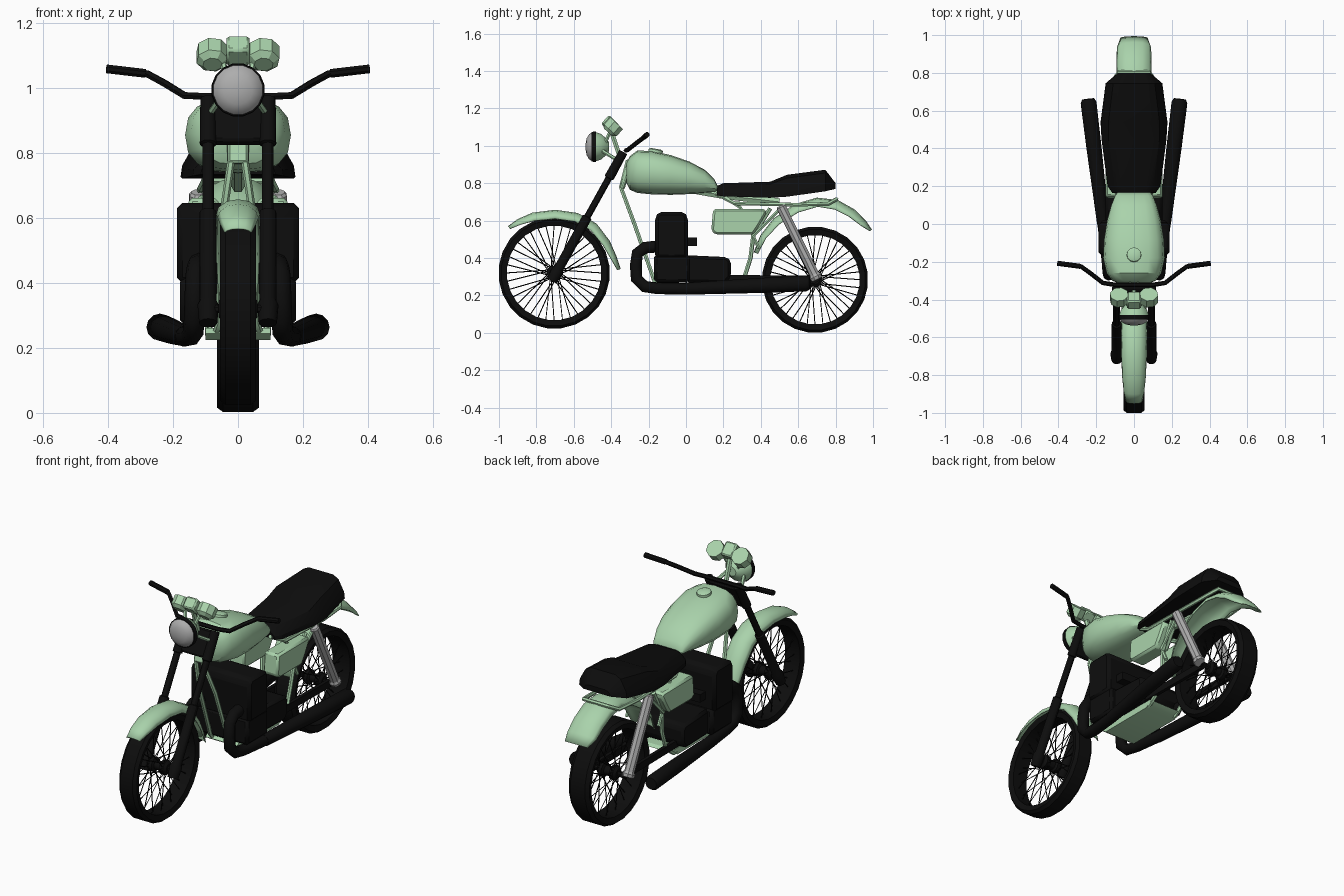
import bpy, bmesh, math
from mathutils import Vector

cube = bpy.data.objects.get("Cube")
if cube:
    bpy.data.objects.remove(cube, do_unlink=True)


def material(name, rgb):
    m = bpy.data.materials.new(name)
    m.use_nodes = True
    m.diffuse_color = (*rgb, 1)
    m.node_tree.nodes["Principled BSDF"].inputs["Base Color"].default_value = (*rgb, 1)
    return m


GREEN = material("pale green paint", (0.40, 0.65, 0.41))
BLACK = material("black", (0.004, 0.004, 0.004))
SILVER = material("silver", (0.42, 0.42, 0.42))


def finish(ob, angle=30):
    bpy.ops.object.select_all(action='DESELECT')
    bpy.context.view_layer.objects.active = ob
    ob.select_set(True)
    if angle:
        bpy.ops.object.shade_smooth_by_angle(angle=math.radians(angle))
    return ob


def loft(name, rings, mat, loop=False, ring_closed=True, solid=0, angle=30):
    """Skin a list of equal-length point rings."""
    bm = bmesh.new()
    vs = [[bm.verts.new(p) for p in r] for r in rings]
    n, m = len(vs), len(vs[0])
    for i in range(n if loop else n - 1):
        for j in range(m if ring_closed else m - 1):
            a, b, k = vs[i], vs[(i + 1) % n], (j + 1) % m
            bm.faces.new((a[j], a[k], b[k], b[j]))
    if ring_closed and not loop:
        bm.faces.new(vs[0])
        bm.faces.new(vs[-1])
    bmesh.ops.recalc_face_normals(bm, faces=bm.faces)
    me = bpy.data.meshes.new(name)
    bm.to_mesh(me)
    bm.free()
    me.materials.append(mat)
    ob = bpy.data.objects.new(name, me)
    bpy.context.collection.objects.link(ob)
    if solid:
        mod = ob.modifiers.new("thickness", 'SOLIDIFY')
        mod.thickness, mod.offset = solid, 0
    return finish(ob, angle)


def rod(name, p, q, profile, mat, n=12, angle=30):
    """Turned part along p-q; profile holds (fraction along, radius)."""
    p, q = Vector(p), Vector(q)
    d = (q - p).normalized()
    u = d.orthogonal().normalized()
    v = d.cross(u)
    turn = [2 * math.pi * (k + 0.5) / n for k in range(n)]
    return loft(name, [[p.lerp(q, t) + r * (u * math.cos(a) + v * math.sin(a)) for a in turn]
                       for t, r in profile], mat, angle=angle)


def tube(name, paths, r, mat, res=1):
    """Round tubes along one or more point paths."""
    cu = bpy.data.curves.new(name, 'CURVE')
    cu.dimensions = '3D'
    cu.bevel_depth, cu.bevel_resolution, cu.use_fill_caps = r, res, True
    for path in paths:
        sp = cu.splines.new('POLY')
        sp.points.add(len(path) - 1)
        for pt, c in zip(sp.points, path):
            pt.co = (*c, 1)
    cu.materials.append(mat)
    ob = bpy.data.objects.new(name, cu)
    bpy.context.collection.objects.link(ob)
    finish(ob, 0)
    bpy.ops.object.convert(target='MESH')
    return finish(bpy.context.view_layer.objects.active, 50)


def prism(name, outline, x0, x1, mat, bevel=0.0):
    """Side-view outline (y, z) extruded across x."""
    ob = loft(name, [[(x, y, z) for y, z in outline] for x in (x0, x1)], mat)
    if bevel:
        mod = ob.modifiers.new("bevel", 'BEVEL')
        mod.width, mod.segments = bevel, 1
    return ob


# Wheels: tyre ring, hub, crossed spokes
def wheel(prefix, cy, cz, r, hw):
    def at(x, rad, a):
        return (x, cy + rad * math.cos(a), cz + rad * math.sin(a))
    n = 24
    sec = [(-hw * .7, r), (-hw, r - .014), (-hw * .85, r - .045),
           (hw * .85, r - .045), (hw, r - .014), (hw * .7, r)]
    loft(prefix + "_tyre", [[at(x, rad, 2 * math.pi * (i + .5) / n) for x, rad in sec]
                            for i in range(n)], BLACK, loop=True)
    rod(prefix + "_hub", (-.06, cy, cz), (.06, cy, cz),
        [(0, .025), (.1, .04), (.3, .04), (.35, .025), (.65, .025), (.7, .04), (.9, .04), (1, .025)], BLACK)
    rod(prefix + "_axle", (-.11, cy, cz), (.11, cy, cz), [(0, .014), (1, .014)], BLACK, 8)
    spokes = []
    for k in range(36):
        a = 2 * math.pi * k / 36
        side, lean = (1 if k % 2 else -1), (.45 if k % 4 < 2 else -.45)
        spokes.append([at(side * .042, .036, a + lean), at(side * .01, r - .04, a)])
    tube(prefix + "_spokes", spokes, .0028, BLACK, 0)


wheel("front_wheel", -.705, .32, .298, .055)
wheel("rear_wheel", .69, .284, .284, .065)


# Mudguards: arched strip swept along a side-view path of (y, z, half width, skirt depth)
def mudguard(name, path):
    rings = []
    for i, (y, z, w, drop) in enumerate(path):
        a, b = path[max(i - 1, 0)], path[min(i + 1, len(path) - 1)]
        t = Vector((0, b[0] - a[0], b[1] - a[1])).normalized()
        down = Vector((0, t.z, -t.y))
        rings.append([Vector((w * fx, y, z)) + down * drop * fd for fx, fd in
                      ((-1, 1), (-.88, .5), (-.5, .12), (0, 0), (.5, .12), (.88, .5), (1, 1))])
    loft(name, rings, GREEN, ring_closed=False, solid=.006, angle=40)


mudguard("front_mudguard", [(-.95, .568, .04, .015), (-.90, .605, .052, .03), (-.82, .64, .06, .042),
                            (-.70, .655, .065, .045), (-.58, .638, .065, .045), (-.48, .582, .065, .045),
                            (-.41, .49, .063, .04), (-.375, .41, .06, .03), (-.352, .34, .052, .015)])
mudguard("rear_mudguard", [(.365, .43, .07, .02), (.40, .52, .08, .03), (.47, .61, .085, .04),
                           (.58, .685, .088, .045), (.70, .72, .09, .045), (.81, .708, .09, .05),
                           (.90, .657, .09, .045), (.96, .598, .088, .035), (.992, .55, .07, .01)])

# Fuel tank with filler cap
tank = [(-.318, .80, .91, .07), (-.30, .765, .945, .115), (-.26, .748, .975, .145), (-.18, .74, .972, .163),
        (-.08, .738, .95, .158), (.02, .742, .915, .142), (.10, .748, .872, .12), (.15, .752, .825, .10),
        (.168, .76, .79, .085)]


def oval(y, zb, zt, w, n=16):
    pts = []
    for k in range(n):
        c, s = math.cos(2 * math.pi * k / n), math.sin(2 * math.pi * k / n)
        pts.append((w * math.copysign(abs(c) ** .75, c), y,
                    (zb + zt) / 2 + (zt - zb) / 2 * math.copysign(abs(s) ** .8, s)))
    return pts


loft("fuel_tank", [oval(*s) for s in tank], GREEN, angle=35)
rod("filler_cap", (0, -.165, .955), (0, -.16, .984), [(0, .04), (.8, .038), (1, .025)], GREEN, 12)

# Seat: wide base, narrower cushion top
seat = [(.165, .735, .785, .115, .08), (.20, .73, .80, .14, .10), (.45, .722, .808, .172, .135),
        (.54, .728, .845, .177, .135), (.745, .757, .872, .15, .11), (.80, .77, .80, .085, .07)]
loft("seat", [[(x, y, z) for x, z in ((-wb, zb), (-wb * .97, zb + .3 * (zt - zb)), (-wt, zt - .15 * (zt - zb)),
                                      (-wt * .7, zt), (wt * .7, zt), (wt, zt - .15 * (zt - zb)),
                                      (wb * .97, zb + .3 * (zt - zb)), (wb, zb))]
              for y, zb, zt, wb, wt in seat], BLACK, angle=25)

# Engine: cylinder block, crankcase, gearbox
prism("cylinder_block", [(-.165, .40), (-.165, .62), (-.145, .647), (-.01, .647), (.01, .62), (.01, .40)],
      -.188, .188, BLACK, .025)
prism("crankcase", [(-.17, .27), (-.17, .42), (.02, .42), (.02, .27)], -.178, .178, BLACK, .015)
prism("gearbox", [(0, .27), (0, .415), (.22, .405), (.24, .385), (.24, .30), (.21, .265)], -.15, .15, BLACK, .015)
prism("intake", [(0, .465), (0, .51), (.06, .51), (.06, .465)], -.13, .13, BLACK)
prism("skid_plate", [(-.15, .245), (-.12, .225), (.22, .225), (.27, .25), (.25, .262), (-.13, .262)],
      -.10, .10, GREEN)

# Frame backbone and steering head
tube("backbone", [[(0, -.33, .86), (0, .0, .77), (0, .2, .735), (0, .5, .70)]], .022, GREEN)
prism("steering_head", [(-.36, .77), (-.33, .765), (-.28, .92), (-.32, .93)], -.033, .033, GREEN, .008)

for s, side in ((1, "left"), (-1, "right")):
    # Cradle tubes run down, under the engine and up to the seat
    tube(side + "_cradle_tube", [[(s * .022, -.31, .87), (s * .022, -.345, .77), (s * .05, -.275, .58),
                                  (s * .055, -.17, .28), (s * .07, -.12, .238), (s * .09, .24, .238),
                                  (s * .09, .31, .29), (s * .09, .345, .40), (s * .10, .36, .52),
                                  (s * .11, .45, .665)]], .012, GREEN)
    tube(side + "_stay", [[(s * .10, .19, .74), (s * .10, .29, .67), (s * .10, .39, .45)],
                          [(s * .11, .36, .52), (s * .12, .52, .68)]], .010, GREEN)
    # Side box
    prism(side + "_side_box", [(.135, .545), (.145, .662), (.425, .662), (.43, .64), (.39, .57), (.36, .525),
                               (.16, .525)], s * .06, s * .152, GREEN, .012)
    # Suspension
    rod(side + "_shock", (s * .125, .505, .68), (s * .125, .70, .285),
        [(0, .02), (.02, .027), (.93, .027), (.96, .034), (1, .03)], SILVER, 8, 20)
    prism(side + "_swingarm", [(.2, .27), (.2, .31), (.69, .305), (.72, .285), (.69, .265)], s * .085, s * .105, BLACK)
    rod(side + "_fork_leg", (s * .092, -.335, .967), (s * .092, -.718, .277),
        [(0, .024), (.2, .026), (.205, .018), (.5, .018), (.505, .026), (.9, .026), (.92, .033), (1, .028)], BLACK)
    # Exhaust and silencer
    tube(side + "_exhaust", [[(s * .12, -.15, .462), (s * .125, -.22, .455), (s * .13, -.26, .425),
                              (s * .133, -.268, .36), (s * .135, -.265, .29), (s * .138, -.22, .247),
                              (s * .145, -.15, .238), (s * .165, .02, .236)]], .032, BLACK, 2)
    rod(side + "_silencer", (s * .163, .0, .236), (s * .243, .662, .265),
        [(0, .032), (.3, .036), (.6, .04), (.97, .042), (1, .032)], BLACK)
    # Instruments and headlamp bracket
    rod(side + "_gauge", (s * .079, -.418, 1.073), (s * .079, -.372, 1.122),
        [(0, .03), (.25, .05), (1, .05)], GREEN, 8, 20)
    tube(side + "_lamp_bracket", [[(s * .05, -.45, .975), (s * .085, -.37, .925)],
                                  [(s * .03, -.45, .96), (s * .03, -.43, 1.02), (s * .05, -.40, 1.09)]], .01, GREEN)

# Rear frame loop under the seat
half = [(.09, .16, .745), (.115, .26, .692), (.118, .60, .685), (.11, .76, .69), (.08, .805, .715)]
tube("seat_loop", [half + [(-x, y, z) for x, y, z in reversed(half)]], .011, GREEN)

# Fork clamps, handlebar
prism("fork_clamp", [(-.415, .84), (-.385, .822), (-.315, .955), (-.35, .972)], -.095, .095, BLACK, .008)
bar = [(.405, -.208, 1.06), (.28, -.225, 1.045), (.225, -.265, 1.015), (.165, -.312, .978), (.10, -.322, .975)]
tube("handlebar", [bar + [(-x, y, z) for x, y, z in reversed(bar)]], .012, BLACK)
for s, side in ((1, "left"), (-1, "right")):
    rod(side + "_grip", (s * .405, -.208, 1.06), (s * .285, -.224, 1.046), [(0, .0145), (1, .0145)], BLACK, 8)

# Headlamp: lens, rim, shell; centre instrument
rod("headlamp_lens", (0, -.537, .995), (0, -.50, .995), [(0, .015), (.15, .045), (.5, .068), (1, .08)], SILVER, 16)
rod("headlamp_rim", (0, -.505, .995), (0, -.482, .995), [(0, .081), (1, .083)], BLACK, 16)
rod("headlamp_shell", (0, -.483, .995), (0, -.412, .995), [(0, .08), (.4, .07), (.8, .045), (1, .025)], GREEN, 16)
prism("centre_instrument", [(-.455, 1.118), (-.41, 1.165), (-.355, 1.108), (-.40, 1.065)], -.036, .036, GREEN, .008)
tube("instrument_stem", [[(0, -.40, 1.08), (0, -.36, .96)]], .014, GREEN)
